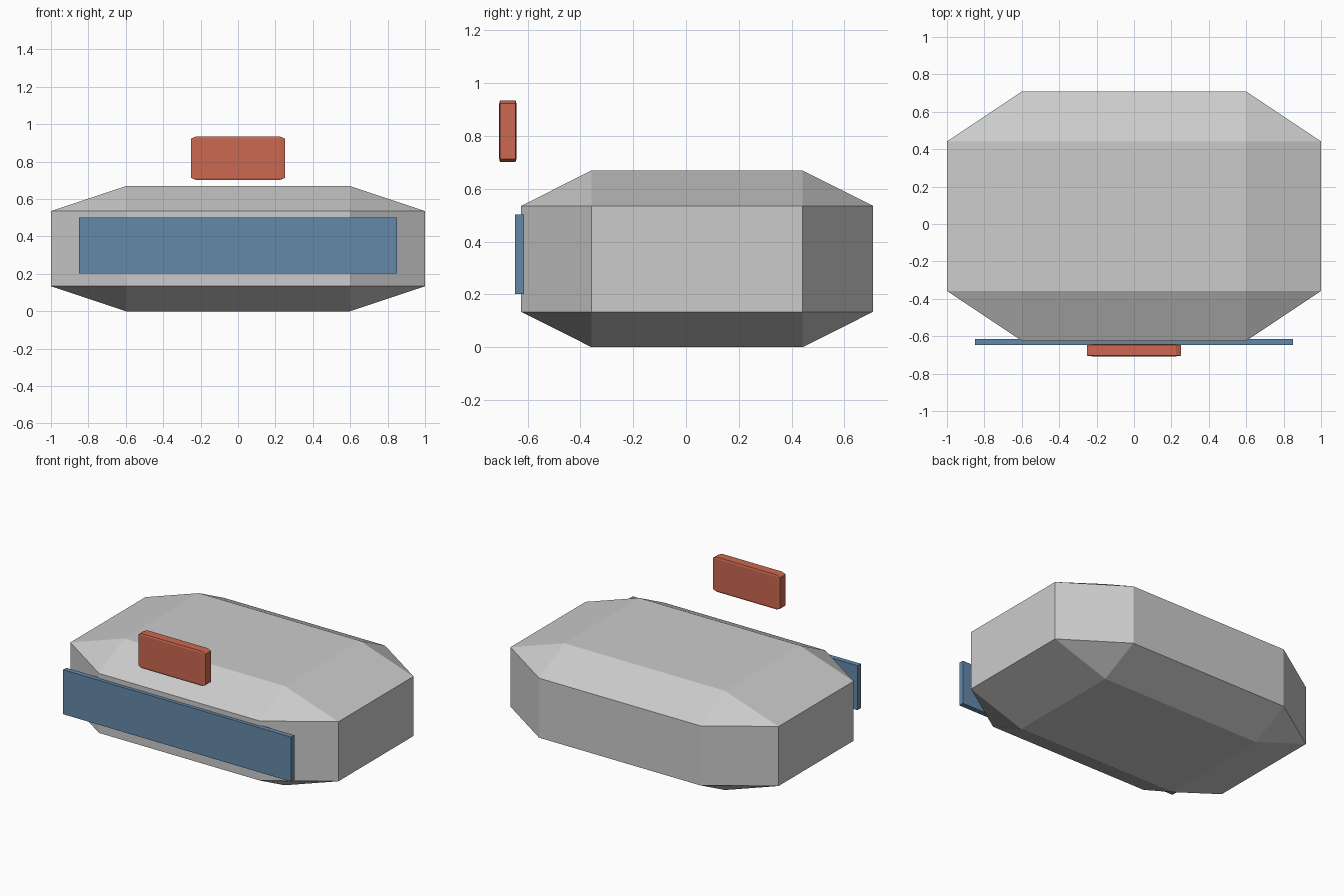
import bpy

if "Cube" in bpy.data.objects:
    bpy.data.objects.remove(bpy.data.objects["Cube"])


def block(name, center, size, chamfer=0.0, color=None):
    """Unit cube, scaled to size; the chamfer stretches with the proportions."""
    bpy.ops.mesh.primitive_cube_add(size=1, location=center)
    ob = bpy.context.object
    ob.name = name
    ob.scale = size
    if chamfer:
        mod = ob.modifiers.new("chamfer", 'BEVEL')
        mod.width = chamfer
        mod.segments = 1
        mod.limit_method = 'NONE'
    if color:
        mat = bpy.data.materials.new(name + "_color")
        mat.diffuse_color = color
        mat.use_nodes = True
        mat.node_tree.nodes["Principled BSDF"].inputs["Base Color"].default_value = mat.diffuse_color
        ob.data.materials.append(mat)
    return ob


# Main faceted body
block("body", (0, 0.042, 0.3345), (2.0, 1.333, 0.669), 0.2)

# Thin panel on the front face
block("front_panel", (0, -0.631, 0.352), (1.7, 0.034, 0.3), 0,
      (0.13, 0.25, 0.40, 1))

# Small plate floating above the front edge
block("upper_plate", (0, -0.675, 0.818), (0.5, 0.065, 0.233), 0.05,
      (0.60, 0.14, 0.08, 1))
